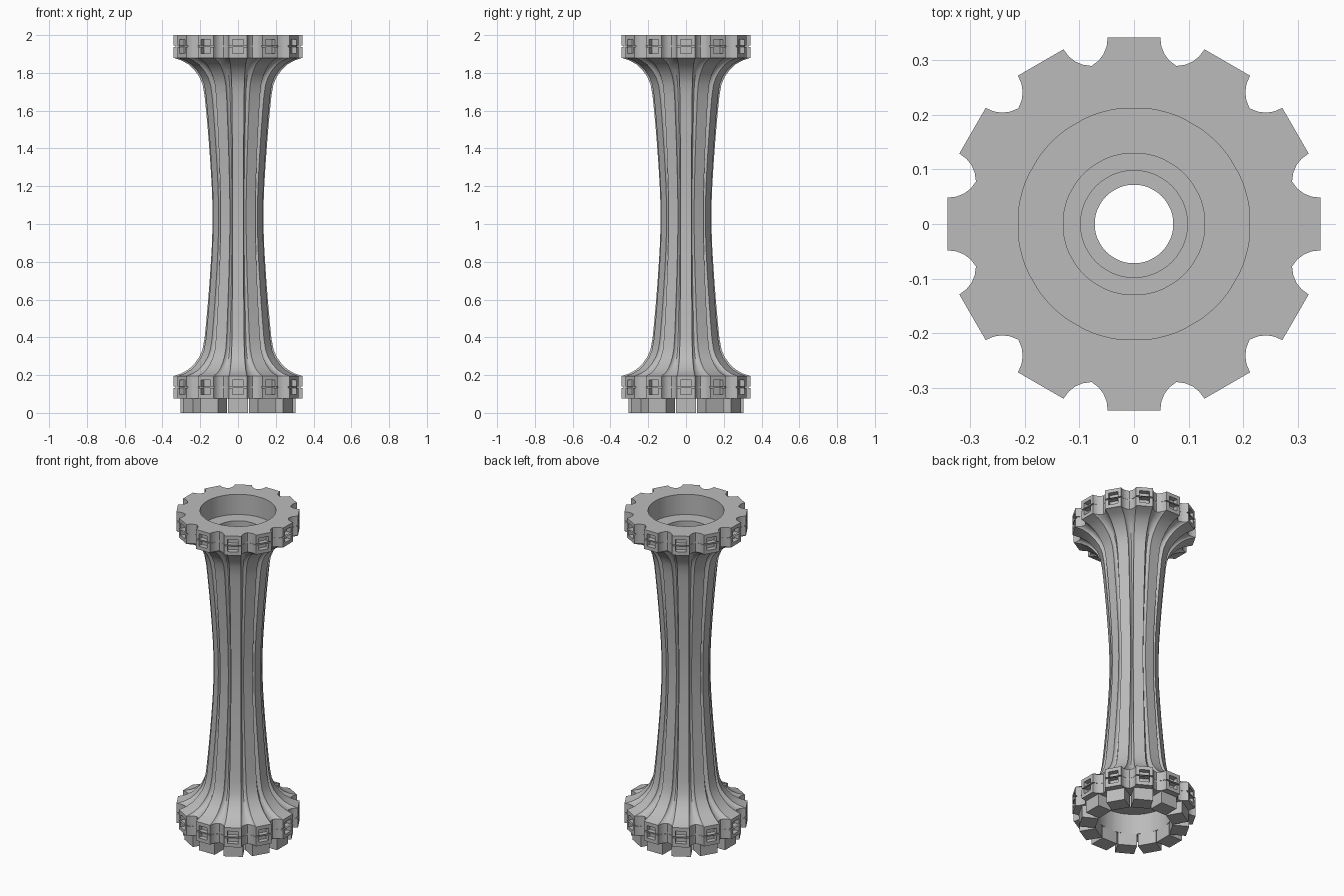
import bpy, bmesh, math
from mathutils import Vector, Matrix

cube = bpy.data.objects.get("Cube")
if cube:
    bpy.data.objects.remove(cube)

TEETH = 12
STEP = 2 * math.pi / TEETH
LOW, HIGH, THICK, RIM = 0.075, 2.0, 0.12, 0.342

grey = bpy.data.materials.new("plain_grey")
grey.use_nodes = True
colour = (0.5, 0.5, 0.5, 1)
grey.diffuse_color = colour
grey.node_tree.nodes["Principled BSDF"].inputs["Base Color"].default_value = colour


def finish(bm, name):
    bmesh.ops.recalc_face_normals(bm, faces=bm.faces)
    mesh = bpy.data.meshes.new(name)
    bm.to_mesh(mesh)
    bm.free()
    mesh.materials.append(grey)
    obj = bpy.data.objects.new(name, mesh)
    bpy.context.collection.objects.link(obj)
    bpy.ops.object.select_all(action='DESELECT')
    obj.select_set(True)
    bpy.context.view_layer.objects.active = obj
    bpy.ops.object.shade_smooth_by_angle(angle=math.radians(30))
    return obj


def tooth_outline(reach):
    """One tooth facing +y: notch bottom, curved cheek, flat front, curved cheek."""
    half = 0.028 + 0.097 * (reach - 0.133)
    if reach > 0.32:
        root = 0.3
    else:
        root = reach - 0.013 - 0.06 * (reach - 0.133)
    corner = Vector((half, reach))
    bottom = Vector((math.sin(STEP / 2), math.cos(STEP / 2))) * root
    run = bottom - corner
    side = Vector((run.y, -run.x))
    cheek = [corner + run * t + side * (0.56 * t * (1 - t)) for t in (0.25, 0.5, 0.75)]
    right = [Vector((half * 0.6, reach)), corner] + cheek
    left = [Vector((-p.x, p.y)) for p in reversed(right)]
    return [Vector((-bottom.x, bottom.y))] + left + right


def gear_ring(z, reach):
    pts = []
    for i in range(TEETH):
        turn = Matrix.Rotation(-i * STEP, 2)
        pts += [turn @ p for p in tooth_outline(reach)]
    return [Vector((p.x, p.y, z)) for p in pts]


def round_ring(z, radius):
    return [Vector((p.x, p.y, 0)).normalized() * radius + Vector((0, 0, z))
            for p in gear_ring(0, RIM)]


# Fluted column with toothed flanges and a stepped bore, as one closed loft
SLOT = RIM - 0.01
flange = [(0, RIM), (0.022, RIM), (0.056, RIM), (0.056, SLOT),
          (0.064, SLOT), (0.064, RIM), (0.098, RIM), (THICK, RIM)]
bell = [(0.135, 0.297), (0.155, 0.262), (0.185, 0.231), (0.22, 0.205),
        (0.26, 0.188), (0.32, 0.177), (0.40, 0.169), (0.50, 0.160),
        (0.60, 0.152), (0.70, 0.145), (0.80, 0.139), (0.88, 0.136)]
bore = [(0, 0.213), (0.125, 0.213), (0.125, 0.13), (0.2, 0.13),
        (0.2, 0.098), (0.35, 0.098), (0.35, 0.072)]
outer = flange + bell
rings = [gear_ring(LOW + h, r) for h, r in outer]
rings.append(gear_ring((LOW + HIGH) / 2, 0.135))
rings += [gear_ring(HIGH - h, r) for h, r in reversed(outer)]
rings += [round_ring(HIGH - h, r) for h, r in bore]
rings += [round_ring(LOW + h, r) for h, r in reversed(bore)]

bm = bmesh.new()
loops = [[bm.verts.new(p) for p in ring] for ring in rings]
for a, b in zip(loops, loops[1:] + loops[:1]):
    n = len(a)
    for i in range(n):
        j = (i + 1) % n
        bm.faces.new((a[i], a[j], b[j], b[i]))
bmesh.ops.recalc_face_normals(bm, faces=bm.faces)

# Pockets in the front of every tooth, above and below the slot
pockets = []
for f in bm.faces:
    c = f.calc_center_median()
    height = min(c.z - LOW, HIGH - c.z)
    angle = math.atan2(c.x, c.y) / STEP
    if (0.015 < abs(height - THICK / 2) < 0.03 and c.xy.length > RIM - 0.001
            and abs(angle - round(angle)) < 0.02):
        pockets.append(f)
for f in bmesh.ops.extrude_discrete_faces(bm, faces=pockets)["faces"]:
    c = f.calc_center_median()
    inward = -Vector((c.x, c.y, 0)).normalized() * 0.03
    bmesh.ops.translate(bm, verts=f.verts, vec=inward)
finish(bm, "fluted_column")

# Ring of foot blocks under the lower flange
bm = bmesh.new()
for i in range(TEETH):
    place = (Matrix.Rotation(i * STEP, 4, 'Z')
             @ Matrix.Translation((0, 0.258, LOW / 2))
             @ Matrix.Diagonal((0.108, 0.094, LOW, 1)))
    bmesh.ops.create_cube(bm, size=1, matrix=place)
finish(bm, "foot_blocks")
